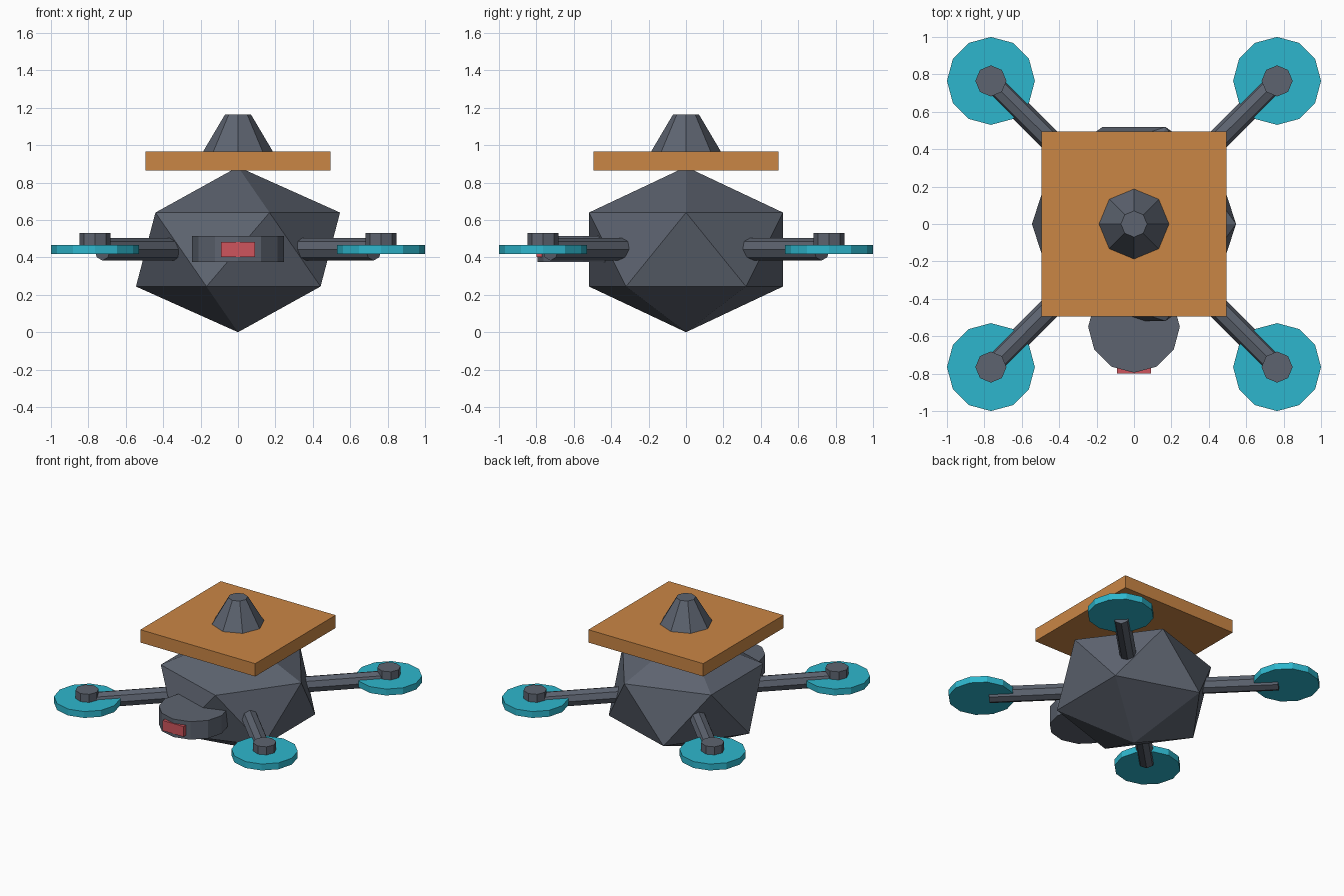
import bpy
import math
from mathutils import Vector

cube = bpy.data.objects.get("Cube")
if cube:
    bpy.data.objects.remove(cube, do_unlink=True)


def material(name, rgb):
    mat = bpy.data.materials.new(name)
    mat.use_nodes = True
    mat.diffuse_color = (*rgb, 1)
    mat.node_tree.nodes["Principled BSDF"].inputs["Base Color"].default_value = (*rgb, 1)
    return mat


slate = material("slate grey", (0.11, 0.127, 0.162))
orange = material("orange", (0.59, 0.24, 0.06))
cyan = material("cyan", (0.027, 0.47, 0.61))
red = material("red", (0.62, 0.09, 0.11))


def finish(name, mat):
    obj = bpy.context.object
    obj.name = name
    obj.data.materials.append(mat)
    return obj


def box(name, mat, centre, size):
    bpy.ops.mesh.primitive_cube_add(size=1, location=centre)
    obj = finish(name, mat)
    obj.scale = size
    return obj


def disc(name, mat, x, y, z0, z1, radius, sides, top_radius=None):
    """Upright prism or frustum from height z0 to z1."""
    bpy.ops.mesh.primitive_cone_add(
        vertices=sides, radius1=radius,
        radius2=radius if top_radius is None else top_radius,
        depth=z1 - z0, location=(x, y, (z0 + z1) / 2))
    return finish(name, mat)


def rod(name, mat, start, end, radius, sides):
    """Prism running between two points."""
    start, end = Vector(start), Vector(end)
    axis = end - start
    bpy.ops.mesh.primitive_cylinder_add(
        vertices=sides, radius=radius, depth=axis.length,
        location=(start + end) / 2,
        rotation=axis.to_track_quat('Z', 'Y').to_euler())
    return finish(name, mat)


# Faceted body, flattened a little
bpy.ops.mesh.primitive_ico_sphere_add(subdivisions=1, radius=1, location=(0, 0, 0.442))
body = finish("body", slate)
body.scale = (0.61, 0.61, 0.442)

# Roof plate with a tapered cap
box("roof_plate", orange, (0, 0, 0.915), (0.99, 0.99, 0.1))
disc("roof_cap", slate, 0, 0, 0.96, 1.163, 0.19, 8, 0.07)

# Front sensor housing with its lens plate
disc("sensor_housing", slate, 0, -0.55, 0.375, 0.515, 0.245, 12)
box("sensor_lens", red, (0, -0.78, 0.443), (0.18, 0.04, 0.08))

# Four diagonal arms, each with a rotor and a hub
for end, sy in (("front", -1), ("back", 1)):
    for side, sx in (("left", 1), ("right", -1)):
        label = f"{end}_{side}"
        x, y = 0.765 * sx, 0.765 * sy
        rod(f"{label}_arm", slate, (0.25 * sx, 0.25 * sy, 0.443),
            (0.725 * sx, 0.725 * sy, 0.443), 0.06, 8)
        disc(f"{label}_rotor", cyan, x, y, 0.417, 0.467, 0.235, 12)
        disc(f"{label}_hub", slate, x, y, 0.45, 0.53, 0.083, 8)
